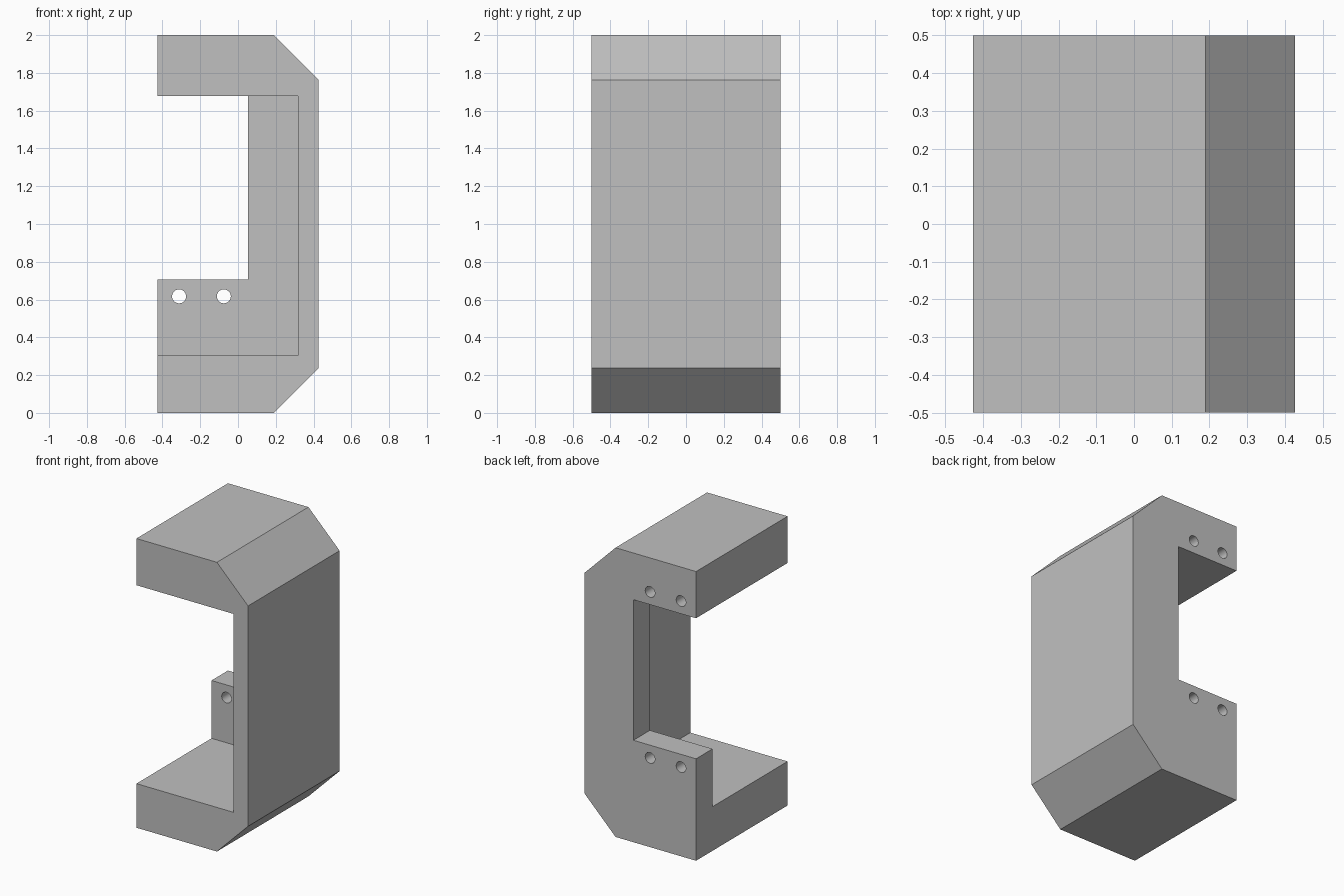
import bpy
import bmesh
from math import radians
from mathutils import Matrix, Vector

if "Cube" in bpy.data.objects:
    bpy.data.objects.remove(bpy.data.objects["Cube"], do_unlink=True)

# Overall dimensions
HALF_W, HALF_D, HEIGHT = 0.427, 0.5, 2.0
CHAMFER = 0.238
PLATE_Y = 0.32          # front face of the rear plate
POCKET_X, POCKET_BOTTOM, OPENING_TOP = 0.317, 0.305, 1.677
WINDOW_X, WINDOW_BOTTOM = 0.052, 0.705
HOLE_R, HOLE_INSET = 0.037, 0.088

grey = bpy.data.materials.new("plain grey")
grey.use_nodes = True
grey.diffuse_color = (0.53, 0.53, 0.53, 1)
grey.node_tree.nodes["Principled BSDF"].inputs["Base Color"].default_value = grey.diffuse_color


def make_object(name, bm):
    bmesh.ops.recalc_face_normals(bm, faces=bm.faces)
    mesh = bpy.data.meshes.new(name)
    bm.to_mesh(mesh)
    bm.free()
    mesh.materials.append(grey)
    obj = bpy.data.objects.new(name, mesh)
    bpy.context.collection.objects.link(obj)
    return obj


def prism(name, profile, y0, y1):
    """Extrude an x-z outline from y0 to y1."""
    bm = bmesh.new()
    face = bm.faces.new([bm.verts.new((x, y0, z)) for x, z in profile])
    new = bmesh.ops.extrude_face_region(bm, geom=[face])["geom"]
    verts = [v for v in new if isinstance(v, bmesh.types.BMVert)]
    bmesh.ops.translate(bm, verts=verts, vec=(0, y1 - y0, 0))
    return make_object(name, bm)


def box(name, x0, x1, y0, y1, z0, z1):
    return prism(name, [(x0, z0), (x1, z0), (x1, z1), (x0, z1)], y0, y1)


def drill(name, x, z):
    """Round cutter from the rear plate's front face out past the back."""
    bm = bmesh.new()
    y0, y1 = PLATE_Y, HALF_D + 0.1
    place = Matrix.Translation(Vector((x, (y0 + y1) / 2, z))) @ Matrix.Rotation(radians(90), 4, "X")
    bmesh.ops.create_cone(bm, cap_ends=True, segments=32, radius1=HOLE_R,
                          radius2=HOLE_R, depth=y1 - y0, matrix=place)
    return make_object(name, bm)


def cut(target, cutter):
    cutter.hide_render = True
    mod = target.modifiers.new(cutter.name, "BOOLEAN")
    mod.operation = "DIFFERENCE"
    mod.solver = "EXACT"
    mod.object = cutter
    bpy.context.view_layer.objects.active = target
    bpy.ops.object.modifier_apply(modifier=mod.name)
    bpy.data.objects.remove(cutter, do_unlink=True)


# Block with two chamfered long edges
w, c = HALF_W, CHAMFER
bracket = prism("c_bracket", [(-w, 0), (w - c, 0), (w, c), (w, HEIGHT - c),
                              (w - c, HEIGHT), (-w, HEIGHT)], -HALF_D, HALF_D)

# Deep front pocket, then the smaller window through the rear plate
cut(bracket, box("pocket_cutter", -1, POCKET_X, -1, PLATE_Y, POCKET_BOTTOM, OPENING_TOP))
cut(bracket, box("window_cutter", -1, WINDOW_X, 0, 1, WINDOW_BOTTOM, OPENING_TOP))

# Pairs of screw holes: through the plate below, blind in the top arm
for z in (WINDOW_BOTTOM - HOLE_INSET, OPENING_TOP + HOLE_INSET):
    for x in (-0.312, -0.075):
        if z < 1:
            hole = drill("hole_cutter", x, z)
            hole.location.y = -0.05
            hole.scale.y = 1.1
        else:
            hole = drill("hole_cutter", x, z)
        cut(bracket, hole)

# Smooth hole walls, sharp block edges
bpy.ops.object.select_all(action="DESELECT")
bracket.select_set(True)
bpy.context.view_layer.objects.active = bracket
bpy.ops.object.shade_smooth_by_angle(angle=radians(30))
